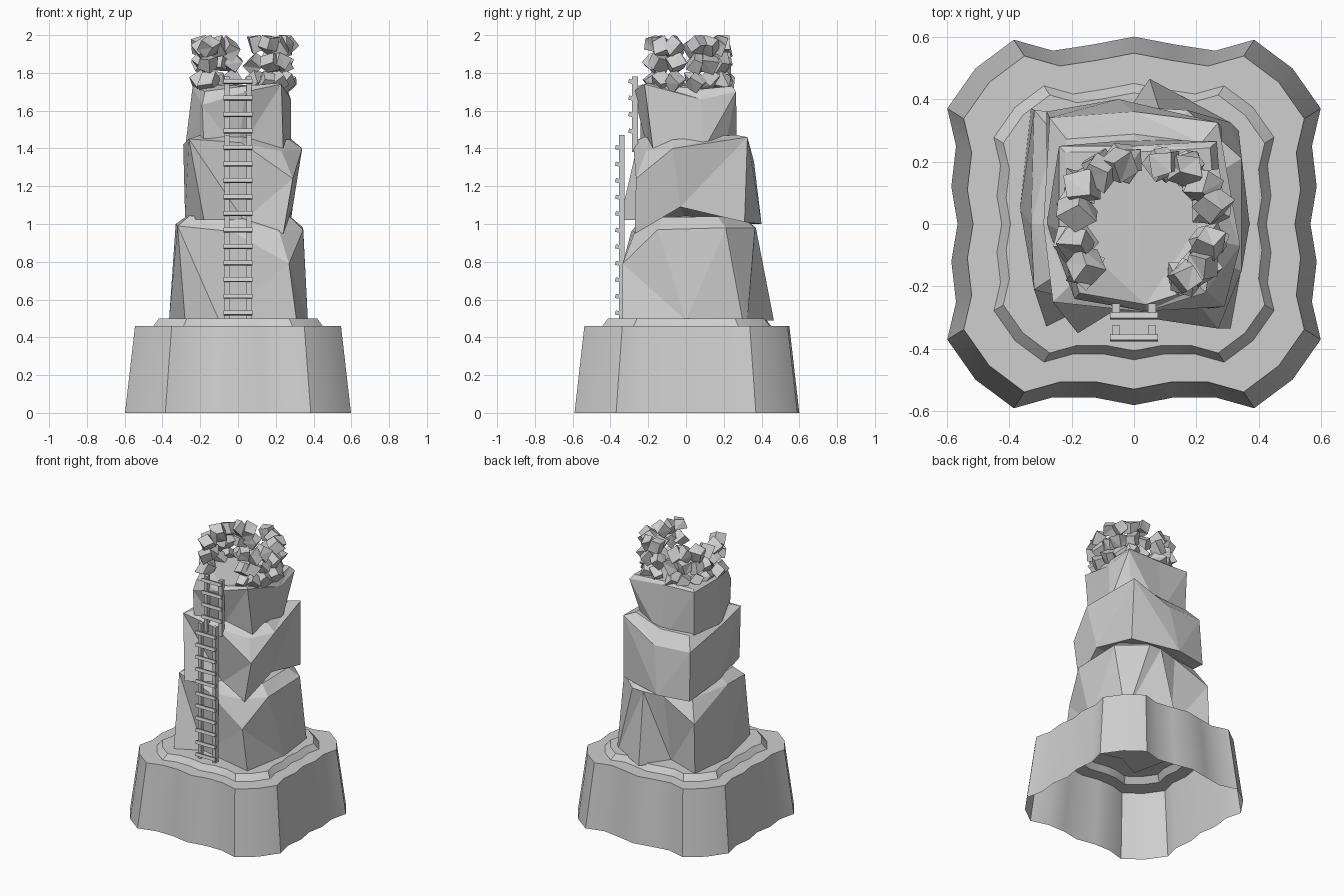
import bpy, bmesh, math, random
from mathutils import Vector, Matrix, Euler

random.seed(7)
cube = bpy.data.objects.get("Cube")
if cube:
    bpy.data.objects.remove(cube, do_unlink=True)

stone = bpy.data.materials.new("stone_grey")
stone.use_nodes = True
GREY = (0.62, 0.62, 0.62, 1)
stone.diffuse_color = GREY
stone.node_tree.nodes["Principled BSDF"].inputs["Base Color"].default_value = GREY


def finish(bm, name, smooth=False):
    bmesh.ops.recalc_face_normals(bm, faces=bm.faces[:])
    mesh = bpy.data.meshes.new(name)
    bm.to_mesh(mesh)
    bm.free()
    mesh.materials.append(stone)
    obj = bpy.data.objects.new(name, mesh)
    bpy.context.collection.objects.link(obj)
    if smooth:
        bpy.ops.object.select_all(action='DESELECT')
        obj.select_set(True)
        bpy.context.view_layer.objects.active = obj
        bpy.ops.object.shade_smooth_by_angle(angle=math.radians(25))
    return obj


def add_ring(bm, points):
    return [bm.verts.new(p) for p in points]


def bridge(bm, low, high, split=False):
    n = len(low)
    for i in range(n):
        j = (i + 1) % n
        a, b, c, d = low[i], low[j], high[j], high[i]
        if not split:
            bm.faces.new((a, b, c, d))
        elif i % 2:
            bm.faces.new((a, b, c))
            bm.faces.new((a, c, d))
        else:
            bm.faces.new((a, b, d))
            bm.faces.new((b, c, d))


def add_box(bm, center, size, turn=(0, 0, 0)):
    matrix = (Matrix.Translation(center) @ Euler(turn).to_matrix().to_4x4()
              @ Matrix.Diagonal((*size, 1)))
    return bmesh.ops.create_cube(bm, size=1, matrix=matrix)["verts"]


# Hollow base: a wavy quarter outline mirrored around, with a raised step
quarter = [(.565, 0), (.585, .12), (.57, .25), (.598, .37), (.508, .498),
           (.385, .59), (.26, .555), (.13, .575), (0, .6)]
half = quarter + [(-x, y) for x, y in quarter[-2::-1]]
# the front wave is a little shallower than the back one
front = [(x, .02 - y if abs(x) < .2 else -y) for x, y in half[-2:0:-1]]
outline = half + front
bm = bmesh.new()
rings = [add_ring(bm, [(x * s, y * s, z) for x, y in outline])
         for s, z in ((1, 0), (.912, .46), (.75, .46), (.7, .5))]
for low, high in zip(rings, rings[1:]):
    bridge(bm, low, high)
bm.faces.new(rings[-1])
finish(bm, "plinth", smooth=True)


# Rock tiers: jagged foot ring, zigzag shoulder ring, sloping rim, capped top
def rock(name, foot, shoulder, top_z, inset):
    bm = bmesh.new()
    low, mid = add_ring(bm, foot), add_ring(bm, shoulder)
    top = add_ring(bm, [(x * inset, y * inset, z + (top_z - z) * .6)
                        for x, y, z in shoulder])
    bridge(bm, low, mid, split=True)
    bridge(bm, mid, top, split=True)
    caps = [bm.faces.new(top), bm.faces.new(low[::-1])]
    bmesh.ops.triangulate(bm, faces=caps)
    finish(bm, name)


rock("lower_rock",
     [(-.28, -.33, .49), (-.1, -.24, .49), (.31, -.335, .49), (.37, 0, .49),
      (.335, .3, .49), (.31, .325, .49), (.05, .465, .49), (-.08, .28, .49),
      (-.33, .37, .49), (-.365, .05, .49)],
     [(-.32, -.21, .99), (-.03, -.29, .96), (.27, -.335, .79), (.345, -.15, .97),
      (.345, .21, .98), (.17, .365, .98), (.08, .37, .98), (-.06, .34, .97),
      (-.32, .365, .85), (-.33, 0, 1)],
     1.08, .8)
rock("middle_rock",
     [(-.18, -.35, 1.02), (.03, -.22, 1.02), (.24, -.27, .95), (.29, -.03, 1.09),
      (.28, .31, 1.01), (-.05, .4, 1), (-.28, .36, 1), (-.28, 0, 1.03)],
     [(-.26, -.25, 1.45), (.02, -.28, 1.43), (.29, -.265, 1.24), (.34, -.07, 1.4),
      (.27, .325, 1.46), (0, .36, 1.33), (-.27, .34, 1.34), (-.29, 0, 1.42)],
     1.48, .8)
rock("upper_rock",
     [(-.18, -.24, 1.4), (0, -.2, 1.38), (.24, -.17, 1.36), (.28, .09, 1.39),
      (.2, .21, 1.42), (0, .27, 1.33), (-.23, .24, 1.37), (-.28, 0, 1.4)],
     [(-.19, -.24, 1.63), (.04, -.28, 1.7), (.23, -.22, 1.74), (.28, .08, 1.66),
      (.265, .265, 1.7), (0, .25, 1.72), (-.24, .25, 1.73), (-.24, -.02, 1.73)],
     1.75, .92)


# Crown of rough stones on a squarish ring, open towards the front
def soften(value):
    return math.copysign(abs(value) ** .75, value)


bm = bmesh.new()
STONES = 13
for layer in range(3):
    for i in range(STONES):
        a = math.radians(-58 + 275 * i / (STONES - 1) + random.uniform(-3, 3))
        r = random.uniform(.95, 1.03)
        center = Vector((.028 + .222 * r * soften(math.cos(a)),
                         .202 * r * soften(math.sin(a)),
                         1.755 + .097 * layer))
        turn = [random.uniform(-.8, .8), random.uniform(-.8, .8), random.uniform(0, 3)]
        size = [random.uniform(.068, .084) for _ in range(3)]
        verts = add_box(bm, center, size, turn)
        for v in verts:
            v.co += Vector([random.uniform(-.009, .009) for _ in range(3)])
        # keep the rim level
        if layer == 2:
            lift = 2 - max(v.co.z for v in verts)
            bmesh.ops.translate(bm, verts=verts, vec=(0, 0, lift))
bmesh.ops.triangulate(bm, faces=bm.faces[:])
finish(bm, "crown_stones")


# Two ladder sections, one set above and behind the other
def ladder(name, y, bottom, top, first, count):
    bm = bmesh.new()
    for x in (-.058, .058):
        add_box(bm, (x, y, (bottom + top) / 2), (.026, .03, top - bottom))
    for i in range(count):
        add_box(bm, (0, y - .024, first + .0875 * i), (.155, .02, .022), (-.25, 0, 0))
    finish(bm, name)


ladder("lower_ladder", -.34, .5, 1.47, .53, 11)
ladder("upper_ladder", -.27, 1.38, 1.78, .53 + .0875 * 11, 4)
